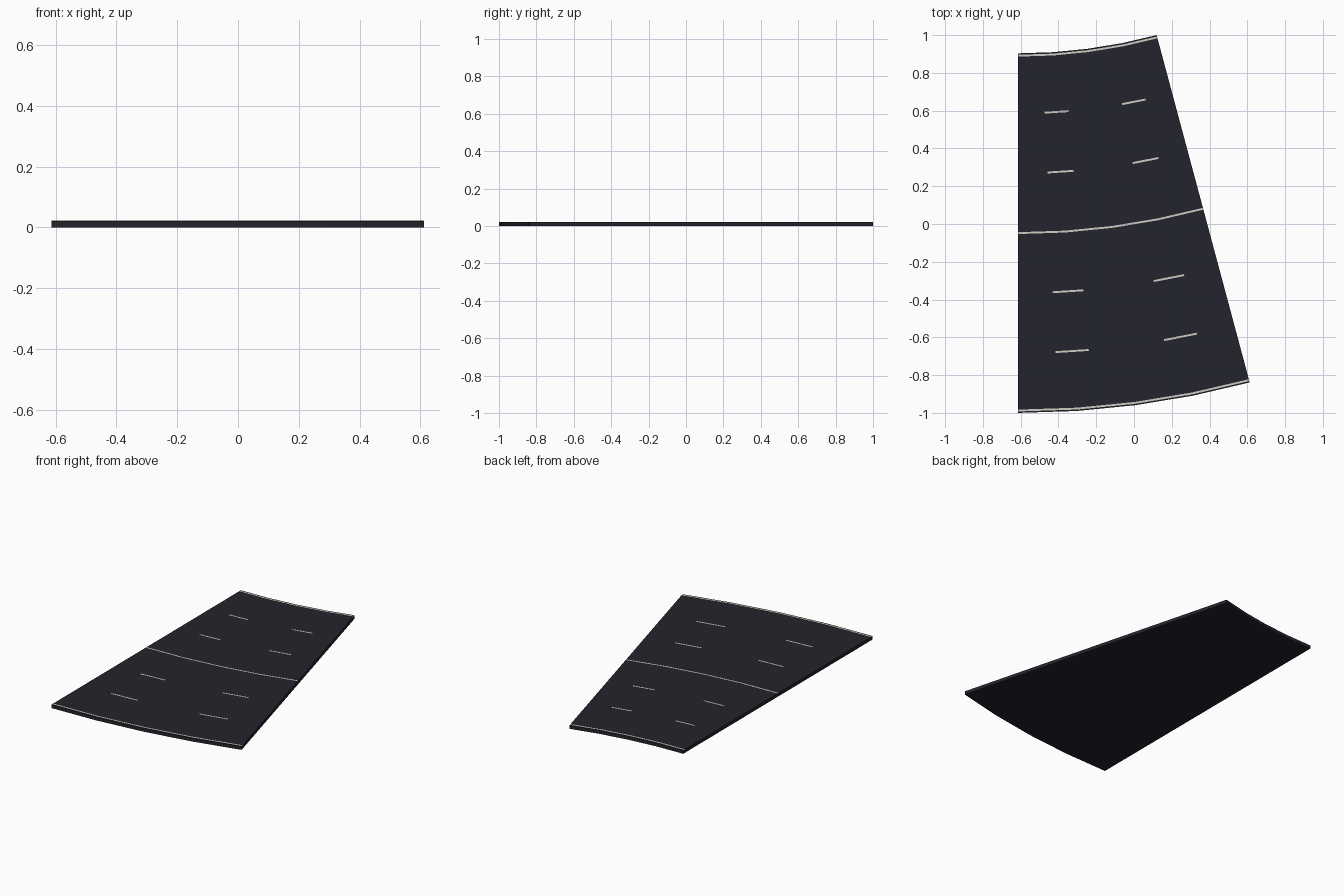
import bpy, bmesh, math

if "Cube" in bpy.data.objects:
    bpy.data.objects.remove(bpy.data.objects["Cube"])

SWEEP = 15.0                      # curve angle in degrees
R_OUT = 4.735
CX, CY = -0.613, R_OUT - 1.0      # centre of the curve
R_IN = (CY - 1.0) / math.cos(math.radians(SWEEP))
LANE = (R_OUT - R_IN) / 6
TOP = 0.0215


def material(name, rgb):
    m = bpy.data.materials.new(name)
    m.diffuse_color = (*rgb, 1)
    m.use_nodes = True
    m.node_tree.nodes["Principled BSDF"].inputs["Base Color"].default_value = m.diffuse_color
    return m


asphalt = material("dark asphalt", (0.0175, 0.0175, 0.026))
paint = material("pale road paint", (0.62, 0.62, 0.56))


def arc_slab(name, r0, r1, a0, a1, z0, z1, steps, mat):
    """Closed slab between two radii, swept from angle a0 to a1."""
    bm = bmesh.new()
    rings = []
    for i in range(steps + 1):
        a = math.radians(a0 + (a1 - a0) * i / steps)
        rings.append([bm.verts.new((CX + r * math.sin(a), CY - r * math.cos(a), z))
                      for r, z in ((r0, z0), (r1, z0), (r1, z1), (r0, z1))])
    for p, q in zip(rings, rings[1:]):
        for k in range(4):
            n = (k + 1) % 4
            bm.faces.new((p[k], p[n], q[n], q[k]))
    bm.faces.new(rings[0])
    bm.faces.new(rings[-1])
    bmesh.ops.recalc_face_normals(bm, faces=bm.faces)
    me = bpy.data.meshes.new(name)
    bm.to_mesh(me)
    bm.free()
    me.materials.append(mat)
    ob = bpy.data.objects.new(name, me)
    bpy.context.collection.objects.link(ob)
    return ob


def stripe(name, r, a0, a1, steps):
    return arc_slab(name, r - 0.005, r + 0.005, a0, a1,
                    TOP - 0.001, TOP + 0.0007, steps, paint)


# Road bed
arc_slab("road_bed", R_IN, R_OUT, 0, SWEEP, 0, TOP, 4, asphalt)

# Solid lines: both edges and the centre
stripe("inner_edge_line", R_IN + 0.0125, 0, SWEEP, 4)
stripe("centre_line", R_IN + 3 * LANE, 0, SWEEP, 4)
stripe("outer_edge_line", R_OUT - 0.0125, 0, SWEEP, 4)

# Dashed lane dividers
for lane in (1, 2, 4, 5):
    for n, start in enumerate((2.55, 10.07)):
        stripe(f"lane_dash_{lane}_{n}", R_IN + lane * LANE, start, start + 2.3, 1)
